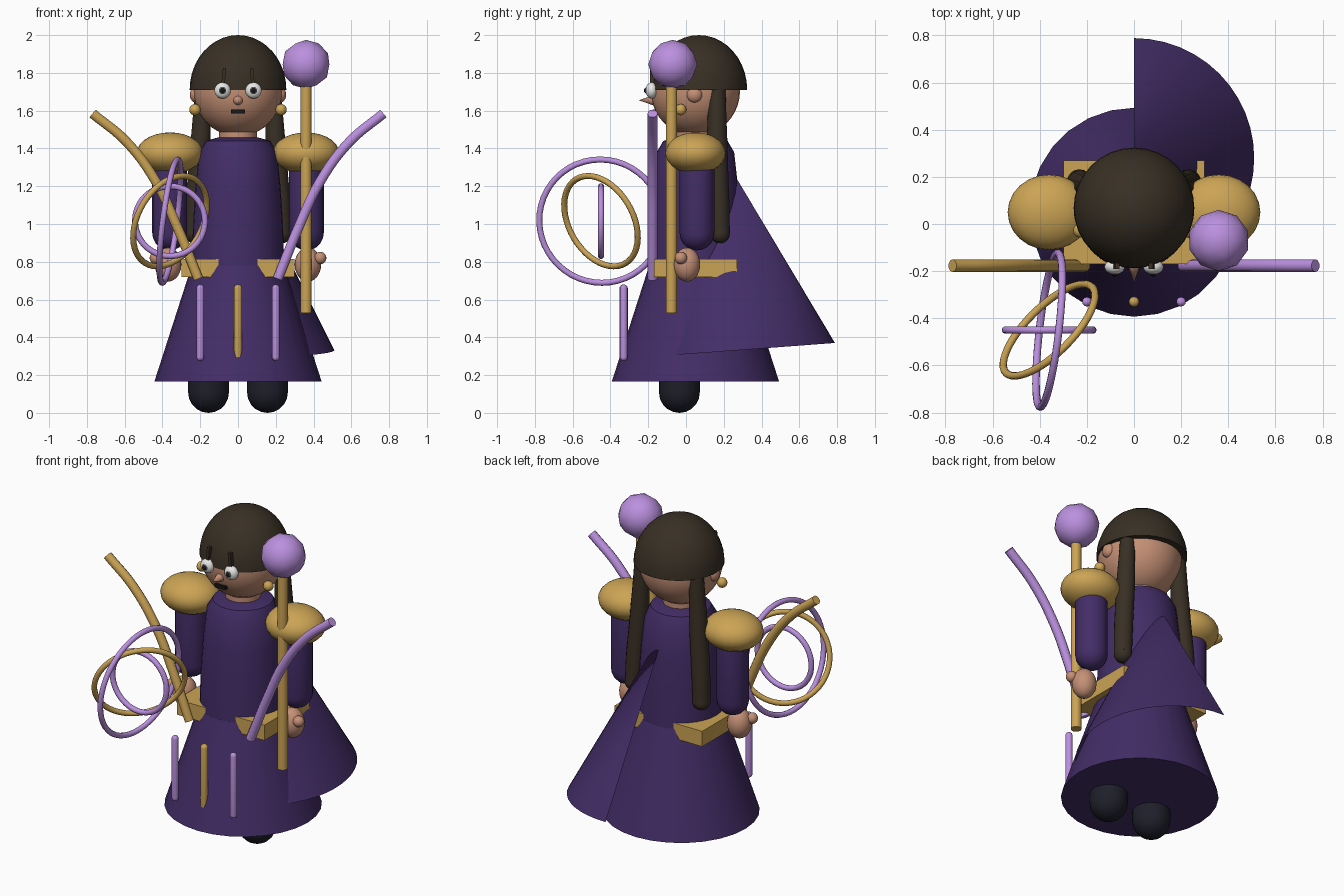
import bpy, bmesh, math
from mathutils import Matrix, Vector

if "Cube" in bpy.data.objects:
    bpy.data.objects.remove(bpy.data.objects["Cube"])


def material(name, rgb):
    m = bpy.data.materials.new(name)
    m.diffuse_color = (*rgb, 1)
    m.use_nodes = True
    m.node_tree.nodes["Principled BSDF"].inputs["Base Color"].default_value = m.diffuse_color
    return m


PURPLE = material("dark purple", (0.056, 0.026, 0.135))
LAVENDER = material("lavender", (0.50, 0.28, 0.74))
GOLD = material("gold", (0.60, 0.37, 0.09))
SKIN = material("skin", (0.56, 0.28, 0.18))
HAIR = material("dark brown", (0.040, 0.029, 0.018))
BOOT = material("navy black", (0.013, 0.014, 0.023))
WHITE = material("white", (0.85, 0.85, 0.83))
BLACK = material("black", (0.008, 0.008, 0.008))
GREY = material("iris grey", (0.10, 0.10, 0.11))


def finish(ob, mat, angle=40):
    ob.data.materials.clear()
    ob.data.materials.append(mat)
    bpy.ops.object.select_all(action='DESELECT')
    ob.select_set(True)
    bpy.context.view_layer.objects.active = ob
    bpy.ops.object.shade_smooth_by_angle(angle=math.radians(angle))
    return ob


def from_bmesh(name, bm, mat, angle=40):
    me = bpy.data.meshes.new(name)
    bm.to_mesh(me)
    bm.free()
    ob = bpy.data.objects.new(name, me)
    bpy.context.collection.objects.link(ob)
    return finish(ob, mat, angle)


def ball(name, loc, radii, mat, seg=24, rings=14):
    bm = bmesh.new()
    m = Matrix.Translation(loc) @ Matrix.Diagonal((*radii, 1))
    bmesh.ops.create_uvsphere(bm, u_segments=seg, v_segments=rings, radius=1, matrix=m)
    return from_bmesh(name, bm, mat)


def box(name, loc, size, mat, rot=0):
    bm = bmesh.new()
    m = Matrix.Translation(loc) @ Matrix.Rotation(rot, 4, 'Y') @ Matrix.Diagonal((*size, 1))
    bmesh.ops.create_cube(bm, size=1, matrix=m)
    return from_bmesh(name, bm, mat)


def lathe(name, profile, loc, mat, seg=32, turn=2 * math.pi, matrix=None, caps=True):
    """Spin (radius, z) points around a vertical axis."""
    bm = bmesh.new()
    full = turn > 6.28
    n = seg if full else seg + 1
    rows = []
    for r, z in profile:
        if r == 0:
            rows.append([bm.verts.new((0, 0, z))] * n)
        else:
            rows.append([bm.verts.new((r * math.cos(turn * i / seg - math.pi / 2),
                                       r * math.sin(turn * i / seg - math.pi / 2), z))
                         for i in range(n)])
    for a, b in zip(rows, rows[1:]):
        for i in range(seg):
            j = (i + 1) % n
            quad = list(dict.fromkeys((a[i], a[j], b[j], b[i])))
            bm.faces.new(quad)
    if full and caps:
        for row in (rows[0], rows[-1]):
            if row[0] is not row[1]:
                bm.faces.new(row)
        bmesh.ops.recalc_face_normals(bm, faces=bm.faces)
    bmesh.ops.transform(bm, matrix=Matrix.Translation(loc) @ (matrix or Matrix()), verts=bm.verts)
    return from_bmesh(name, bm, mat)


def capsule(name, x, y, z0, z1, r, mat, seg=20):
    quarter = [(r * math.sin(t * math.pi / 10), r * math.cos(t * math.pi / 10)) for t in range(6)]
    prof = [(a, z0 + r - c) for a, c in quarter]
    prof += [(a, z1 - r + c) for a, c in reversed(quarter)]
    return lathe(name, prof, (x, y, 0), mat, seg)


def tube(name, points, radius, mat, radii=None):
    cu = bpy.data.curves.new(name, 'CURVE')
    cu.dimensions = '3D'
    cu.bevel_depth = radius
    cu.bevel_resolution = 3
    cu.use_fill_caps = True
    cu.resolution_u = 6
    sp = cu.splines.new('BEZIER')
    sp.bezier_points.add(len(points) - 1)
    for i, (bp, p) in enumerate(zip(sp.bezier_points, points)):
        bp.co = p
        bp.handle_left_type = bp.handle_right_type = 'AUTO'
        bp.radius = radii[i] if radii else 1
    ob = bpy.data.objects.new(name, cu)
    bpy.context.collection.objects.link(ob)
    bpy.ops.object.select_all(action='DESELECT')
    ob.select_set(True)
    bpy.context.view_layer.objects.active = ob
    bpy.ops.object.convert(target='MESH')
    return finish(bpy.context.object, mat)


def ring(name, normal, major, mat):
    bpy.ops.mesh.primitive_torus_add(
        major_radius=major, minor_radius=0.016, major_segments=48, minor_segments=10,
        location=(-0.36, -0.45, 1.015),
        rotation=Vector(normal).to_track_quat('Z', 'Y').to_euler())
    ob = bpy.context.object
    ob.name = name
    return finish(ob, mat)


# Robe: skirt, torso with sloped collar, belt block
CY = 0.05
lathe("skirt", [(0.443, 0.165), (0.245, 0.78)], (0, CY, 0), PURPLE, 28)
lathe("torso", [(0.245, 0.76), (0.238, 1.0), (0.225, 1.2), (0.205, 1.38), (0.17, 1.44), (0.11, 1.457)],
      (0, CY, 0), PURPLE, 32)
box("belt_block", (0, CY, 0.768), (0.6, 0.44, 0.095), GOLD)

# Cape: open half cone, leaning slightly, on one side only
lathe("cape", [(0.51, 0), (0, 1.02)], (0, 0.28, 0.332), PURPLE, 24, math.pi,
      Matrix.Rotation(math.radians(4.3), 4, 'X'))

# Head, neck and hair cap
lathe("neck", [(0.1, 1.40), (0.1, 1.52)], (0, CY, 0), SKIN, 20)
ball("head", (0, CY, 1.705), (0.236, 0.236, 0.24), SKIN, 32, 20)
lathe("hair_cap", [(0.256 * math.cos(t * math.pi / 20), 0.29 * math.sin(t * math.pi / 20))
                   for t in range(10)] + [(0, 0.29)], (0, 0.068, 1.71), HAIR)

# Face
lathe("nose", [(0.026, 0), (0, 0.075)], (0, -0.175, 1.655), SKIN, 12,
      matrix=Matrix.Rotation(math.pi / 2, 4, 'X'))
box("mouth", (0, -0.163, 1.595), (0.074, 0.03, 0.02), BLACK)

for s, side in ((-1, "left"), (1, "right")):
    ball(side + "_eye", (s * 0.082, -0.182, 1.707), (0.043, 0.032, 0.043), WHITE)
    ball(side + "_iris", (s * 0.082, -0.204, 1.707), (0.022, 0.014, 0.022), GREY, 16, 10)
    ball(side + "_pupil", (s * 0.082, -0.213, 1.707), (0.013, 0.010, 0.013), BLACK, 12, 8)
    box(side + "_brow", (s * 0.075, -0.178, 1.785), (0.018, 0.025, 0.08), HAIR, s * -0.1)
    ball(side + "_ear", (s * 0.225, 0.045, 1.685), (0.03, 0.042, 0.042), SKIN, 16, 10)
    ball(side + "_earring", (s * 0.228, -0.028, 1.605), (0.03, 0.03, 0.03), GOLD, 16, 10)
    # Hair tails hanging behind the shoulders
    tail = [(s * 0.185, 0.165, 1.72), (s * 0.2, 0.165, 1.42), (s * 0.225, 0.175, 1.1),
            (s * 0.232, 0.18, 0.95)]
    tube(side + "_hair_tail", tail, 0.055, HAIR, (0.8, 1, 1, 0.95))
    ball(side + "_tail_tip", tail[-1], (0.052, 0.052, 0.052), HAIR, 16, 10)
    # Arms, hands, shoulder pads
    capsule(side + "_arm", s * 0.362, 0.058, 0.86, 1.42, 0.092, PURPLE)
    ball(side + "_hand", (s * 0.37, 0.005, 0.785), (0.07, 0.07, 0.09), SKIN)
    ball(side + "_thumb", (s * 0.435, -0.027, 0.82), (0.033, 0.033, 0.033), SKIN, 16, 10)
    ball(side + "_shoulder_pad", (s * 0.36, CY, 1.375), (0.176, 0.16, 0.11), GOLD)
    capsule(side + "_boot", s * 0.156, -0.035, 0.0, 0.36, 0.108, BOOT, 24)
    # Curved streamers at the front and rods on the skirt
    tube(side + "_streamer",
         [(s * 0.77, -0.177, 1.585), (s * 0.59, -0.177, 1.435), (s * 0.435, -0.177, 1.225),
          (s * 0.32, -0.177, 0.98), (s * 0.21, -0.177, 0.71)], 0.027, GOLD if s < 0 else LAVENDER)
    capsule(side + "_skirt_rod", s * 0.2, -0.33, 0.275, 0.68, 0.02, LAVENDER, 12)
capsule("middle_skirt_rod", 0, -0.33, 0.275, 0.68, 0.022, GOLD, 12)

# Staff with orb
lathe("staff", [(0.03, 0.53), (0.03, 1.76)], (0.36, -0.077, 0), GOLD, 16)
bm = bmesh.new()
bmesh.ops.create_icosphere(bm, subdivisions=2, radius=0.13,
                           matrix=Matrix.Translation((0.36, -0.07, 1.845)))
from_bmesh("staff_orb", bm, LAVENDER)

# Three interlocked rings
ring("large_ring", (0.985, -0.115, -0.125), 0.329, LAVENDER)
ring("small_ring", (0, 1, 0), 0.185, LAVENDER)
ring("tilted_ring", (-0.656, 0.656, 0.374), 0.258, GOLD)
